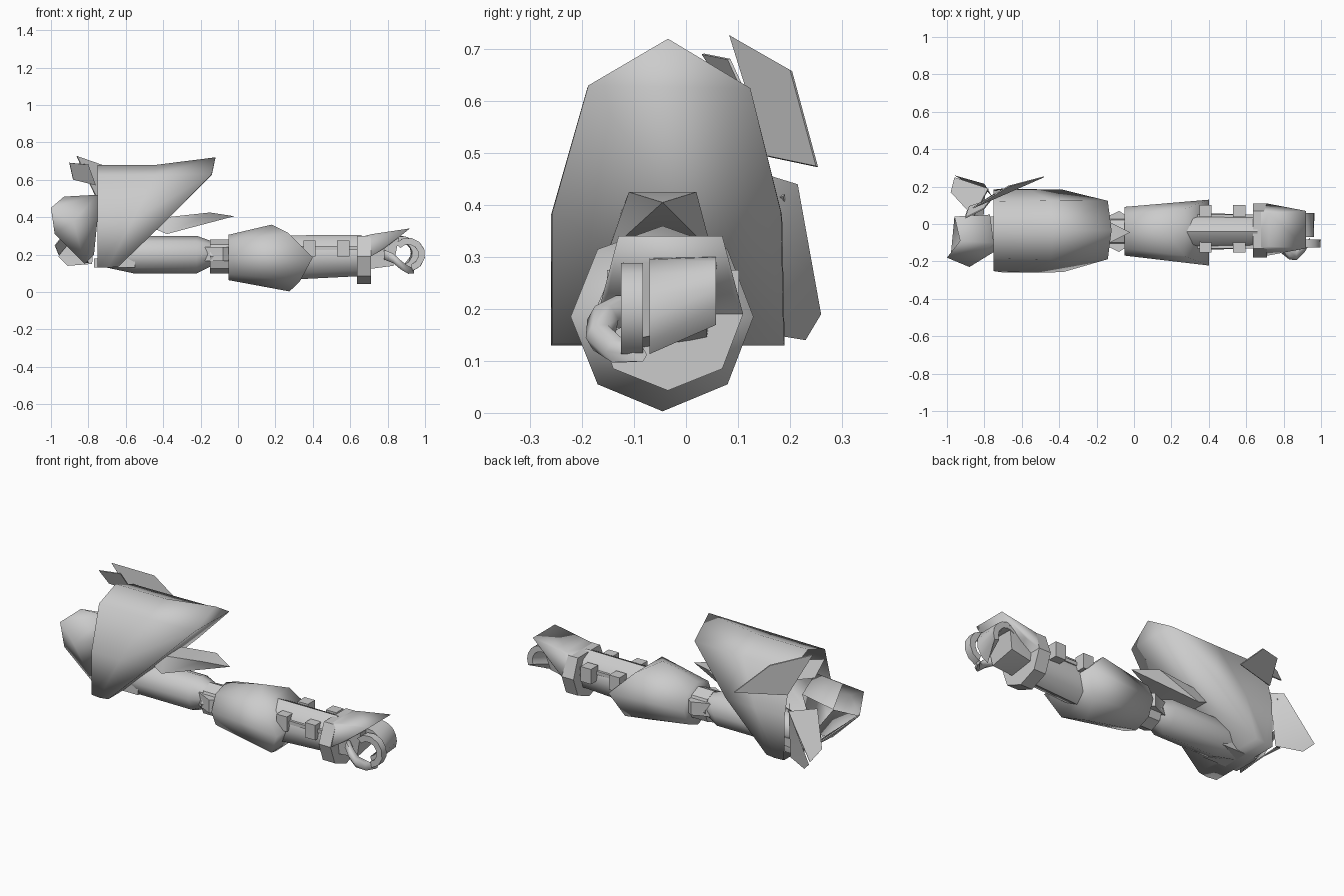
import bpy, bmesh, math
from mathutils import Vector

if "Cube" in bpy.data.objects:
    bpy.data.objects.remove(bpy.data.objects["Cube"])

grey = bpy.data.materials.new("armor_grey")
grey.diffuse_color = (0.6, 0.6, 0.6, 1)
grey.use_nodes = True
grey.node_tree.nodes["Principled BSDF"].inputs["Base Color"].default_value = grey.diffuse_color


def finish(name, bm, angle=60):
    bmesh.ops.recalc_face_normals(bm, faces=bm.faces)
    me = bpy.data.meshes.new(name)
    bm.to_mesh(me)
    bm.free()
    ob = bpy.data.objects.new(name, me)
    bpy.context.collection.objects.link(ob)
    me.materials.append(grey)
    bpy.ops.object.select_all(action='DESELECT')
    ob.select_set(True)
    bpy.context.view_layer.objects.active = ob
    if angle:
        bpy.ops.object.shade_smooth_by_angle(angle=math.radians(angle))
    return ob


def loft(name, rings, angle=60, caps=True, end=True):
    """Skin closed rings of equal point count."""
    bm = bmesh.new()
    vs = [[bm.verts.new(p) for p in r] for r in rings]
    n = len(vs[0])
    for a, b in zip(vs, vs[1:]):
        for i in range(n):
            j = (i + 1) % n
            bm.faces.new((a[i], a[j], b[j], b[i]))
    if caps:
        bm.faces.new(vs[0])
    if end:
        bm.faces.new(vs[-1])
    return finish(name, bm, angle)


def hull(name, pts, angle=40, open_rule=None):
    """Convex solid; open_rule(normal) removes faces to leave a shell."""
    bm = bmesh.new()
    for p in pts:
        bm.verts.new(p)
    r = bmesh.ops.convex_hull(bm, input=bm.verts)
    bmesh.ops.delete(bm, geom=list(set(r["geom_interior"] + r["geom_unused"])), context='VERTS')
    if open_rule:
        bmesh.ops.recalc_face_normals(bm, faces=bm.faces)
        bm.normal_update()
        bmesh.ops.delete(bm, geom=[f for f in bm.faces if open_rule(f.normal)], context='FACES')
    return finish(name, bm, angle)


def box(name, x0, x1, y0, y1, z0, z1):
    return hull(name, [(x, y, z) for x in (x0, x1) for y in (y0, y1) for z in (z0, z1)], 0)


def blade(name, pts, thick=0.006):
    """Thin flat armor plate from an outline."""
    n = (Vector(pts[1]) - Vector(pts[0])).cross(Vector(pts[2]) - Vector(pts[0])).normalized() * thick
    return loft(name, [pts, [Vector(p) + n for p in pts]], 0)


def oval(x, cy, cz, ry, rz, n=8):
    return [(x, cy + ry * math.cos(math.tau * i / n), cz + rz * math.sin(math.tau * i / n)) for i in range(n)]


# Shoulder guard: arch section sheared so the outer rim slants down to the arm
arch = [(-.26, .13), (-.26, .38), (-.19, .625), (-.035, .68), (.125, .62), (.185, .38), (.19, .13)]
rim_x = [-.64, -.38, -.14, -.12, -.14, -.38, -.64]
inner = [(-.75, y * .97, z) for y, z in arch]
middle = [((-.75 + x) / 2, y, z) for (y, z), x in zip(arch, rim_x)]
outer = [(x, y * .99, z + (.04 if i == 3 else .005)) for i, ((y, z), x) in enumerate(zip(arch, rim_x))]
loft("shoulder_guard", [inner, middle, outer], 180, caps=False)

# Inner shoulder shell, faceted bowl open toward the body and rear
hull("shoulder_shell", [
    (-1, -.18, .45), (-.98, -.17, .31), (-.93, -.09, .51), (-.75, -.10, .52), (-.75, -.15, .40),
    (-.88, -.23, .38), (-.82, -.15, .15), (-.77, -.05, .20), (-.96, .04, .42), (-.77, .05, .46)],
    100, lambda n: n.x < -.75 or n.y > .75)
blade("shoulder_floor", [(-.98, -.17, .31), (-.82, -.12, .155), (-.80, .16, .155), (-.89, .08, .22)])

# Rear fins
blade("upper_fin", [(-.86, .083, .727), (-.67, .20, .66), (-.48, .25, .475), (-.75, .155, .495)])
blade("small_fin", [(-.90, .03, .69), (-.80, .08, .68), (-.76, .13, .57), (-.88, .09, .60)])
hull("rear_shoulder_shell", [
    (-.76, .15, .46), (-.80, .215, .44), (-.96, .26, .19), (-.91, .23, .14), (-.78, .17, .15), (-.97, .18, .27)],
    100, lambda n: n.x < -.6 or n.y < -.6)
blade("rear_shoulder_brace", [(-.98, .17, .25), (-.96, .25, .20), (-.78, .19, .42), (-.86, .04, .40)])

# Spike lying above the upper arm
hull("arm_spike", [(-.50, -.12, .36), (-.50, .03, .36), (-.38, -.12, .40), (-.38, .02, .40), (-.15, -.11, .425),
                   (-.15, .02, .425), (-.02, -.045, .405), (-.38, -.15, .31), (-.38, .05, .31)], 50)

# Upper arm and elbow
loft("upper_arm", [oval(-.70, -.035, .20, .07, .07), oval(-.56, -.035, .20, .10, .10),
                   oval(-.22, -.035, .20, .10, .10), oval(-.15, -.035, .205, .07, .07)], 50)
box("shoulder_mount", -.77, -.55, -.12, .04, .13, .18)
loft("elbow_core", [oval(-.15, -.04, .19, .085, .09), oval(-.04, -.04, .19, .085, .09)], 30)
joint = [(-.18, -.10), (-.12, -.13), (-.08, -.15), (-.035, -.12), (-.035, .04), (-.08, .07), (-.12, .05), (-.18, .03)]
loft("elbow_joint", [[(x, y, z) for x, y in joint] for z in (.165, .24)], 40)

# Forearm cuff with pointed side edges
cuff_yz = [(-.045, .36), (.08, .315), (.13, .185), (.08, .055), (-.045, .003), (-.17, .055), (-.222, .185), (-.17, .315)]
cuff_x = [.18, .27, .40, .33, .275, .33, .40, .27]
start = [(-.05, -.038 + (y + .045) * .74, .187 + (z - .185) * .68) for y, z in cuff_yz]
end = [(x, y, z) for x, (y, z) in zip(cuff_x, cuff_yz)]
hull("forearm_cuff", start + end, 110)

# Forearm and its clamps
loft("forearm", [oval(.15, -.04, .185, .10, .12), oval(.30, -.04, .185, .10, .118),
                 oval(.66, -.04, .195, .09, .11)], 50)
for x in (.35, .53):
    for side in (-1, 1):
        y = -.025 + side * .095
        box("forearm_clamp", x, x + .065, y - .032, y + .032, .19, .275)
box("forearm_rail", .33, .64, -.13, .05, .225, .245)

# Wrist flange
flange = [(-.13, .30), (-.178, .19), (-.14, .085), (-.035, .043), (.07, .085), (.11, .19), (.07, .30)]
loft("wrist_flange", [[(x, y, z) for y, z in flange] for x in (.635, .71)], 40)

# Hand guard sweeping out over the knuckles
hull("hand_guard", [(.64, -.13, .29), (.64, .07, .29), (.71, -.17, .19), (.71, .11, .19), (.72, -.12, .31),
                    (.72, .06, .31), (.92, -.13, .34), (.92, .07, .34), (.78, -.15, .23), (.78, .09, .23)], 75)

# Palm
hull("palm", [(.68, -.10, .12), (.68, .04, .14), (.68, -.11, .28), (.68, .05, .28), (.83, -.11, .14),
              (.83, .04, .17), (.86, -.12, .29), (.86, .06, .29)], 50)


# Curled digits: a section bent around an arc, each side with its own end angle
def curl(name, cx, cz, r, t, y0, y1, a0, end0, end1, steps=7):
    rings = []
    for i in range(steps + 1):
        ring = []
        for q, y, e in ((r - t, y0, end0), (r, y0, end0), (r, y1, end1), (r - t, y1, end1)):
            a = math.radians(a0 + (e - a0) * i / steps)
            ring.append((cx + q * math.cos(a), y, cz + q * math.sin(a)))
        rings.append(ring)
    loft(name, rings, 50)


curl("index_finger", .91, .20, .09, .035, -.125, -.083, 140, -75, -70)
curl("finger_group", .87, .205, .095, .033, -.07, .058, 130, -75, -22)

# Thumb bending forward and under the grip
thumb = [(.78, -.12, .20, .03), (.83, -.16, .18, .03), (.87, -.165, .145, .028), (.91, -.13, .118, .024), (.94, -.09, .112, .015)]
loft("thumb", [oval(x, y, z, r, r, 6) for x, y, z, r in thumb], 60)
